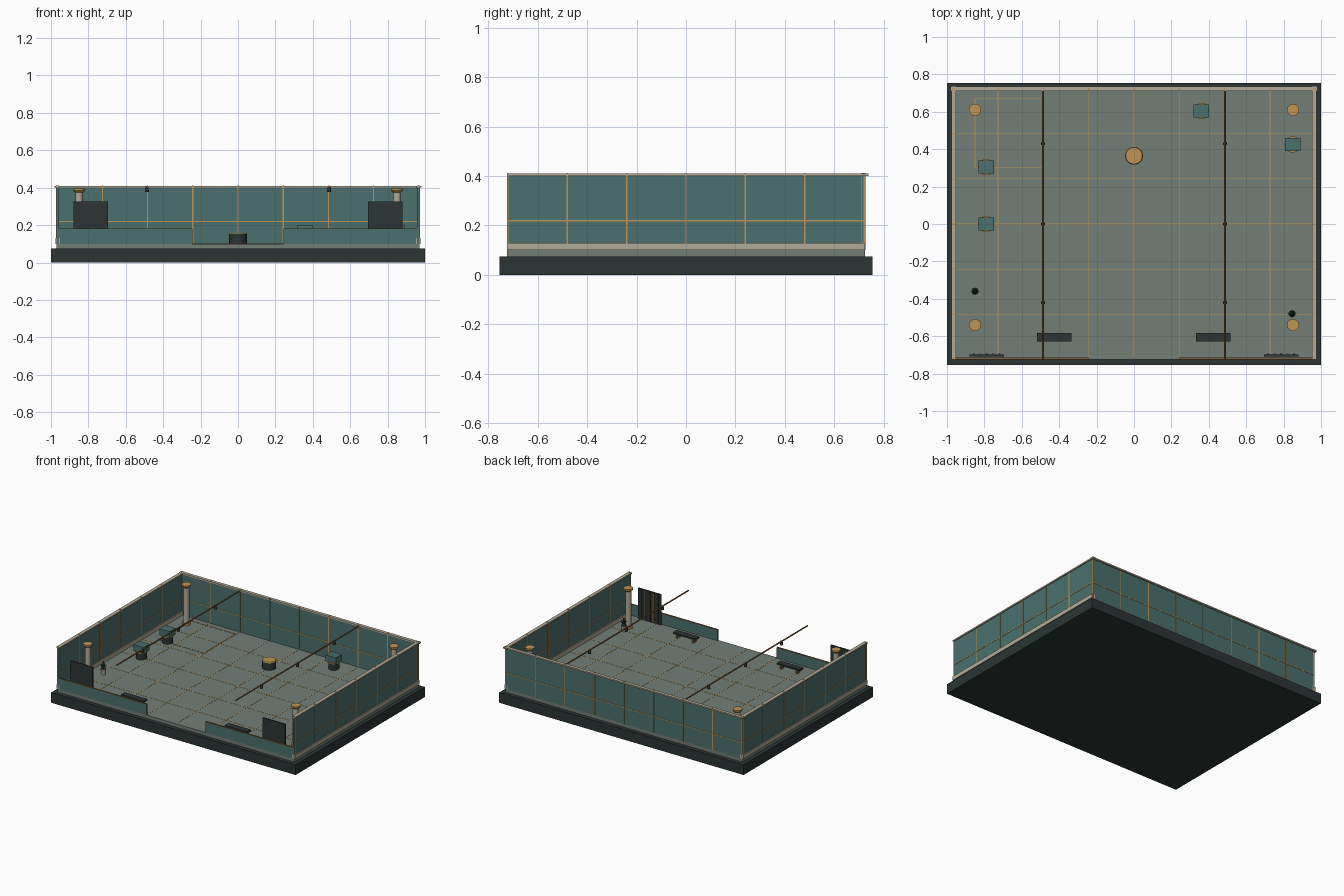
import bpy, math
from mathutils import Vector

cube = bpy.data.objects.get("Cube")
if cube:
    bpy.data.objects.remove(cube, do_unlink=True)


def material(name, r, g, b):
    m = bpy.data.materials.new(name)
    m.use_nodes = True
    m.diffuse_color = (r, g, b, 1)
    m.node_tree.nodes["Principled BSDF"].inputs["Base Color"].default_value = (r, g, b, 1)
    return m


teal = material("teal_panel", .07, .16, .15)
stone = material("grey_stone", .17, .21, .18)
dark = material("charcoal", .025, .035, .034)
gold = material("brass", .52, .30, .09)
beige = material("pale_trim", .45, .41, .32)
bronze = material("bronze_pipe", .22, .115, .04)
leaf = material("dark_leaf", .02, .05, .04)


def box(name, mat, x0, x1, y0, y1, z0, z1):
    bpy.ops.mesh.primitive_cube_add(size=1, location=((x0 + x1) / 2, (y0 + y1) / 2, (z0 + z1) / 2))
    o = bpy.context.object
    o.name = name
    o.scale = (x1 - x0, y1 - y0, z1 - z0)
    o.data.materials.append(mat)
    return o


def block(name, mat, x, y, w, d, z0, z1):
    return box(name, mat, x - w / 2, x + w / 2, y - d / 2, y + d / 2, z0, z1)


def drum(name, mat, x, y, r, z0, z1, top=None, sides=20):
    bpy.ops.mesh.primitive_cone_add(vertices=sides, radius1=r, radius2=r if top is None else top,
                                    depth=z1 - z0, location=(x, y, (z0 + z1) / 2))
    o = bpy.context.object
    o.name = name
    o.data.materials.append(mat)
    bpy.ops.object.shade_smooth_by_angle(angle=math.radians(40))
    return o


W, D, FLOOR, TOP = .97, .725, .1, .4   # room half width, half depth, floor and wall heights
T = .012                               # wall thickness
STEP = W / 4                           # panel module
SEAM = .0035

# Base and floor
box("base", dark, -1, 1, -.755, .755, 0, .075)
box("floor", stone, -W, W, -D, D, .075, FLOOR)

# Floor seams
for i in range(-3, 4):
    block("floor_seam_long", gold, i * STEP, 0, SEAM, 2 * D - .03, FLOOR, FLOOR + .001)
for i in range(-2, 3):
    block("floor_seam_cross", gold, 0, i * STEP, 2 * W - .03, SEAM, FLOOR, FLOOR + .001)

# Inlaid floor frame
for x in (-.85, -.49):
    block("floor_frame_side", gold, x, .485, SEAM, .37, FLOOR, FLOOR + .002)
for y in (.30, .67):
    block("floor_frame_end", gold, -.67, y, .36, SEAM, FLOOR, FLOOR + .002)

# Side walls with skirting, seams and top rail
for s in (-1, 1):
    xc = s * (W - T / 2)
    block("side_wall", teal, xc, 0, T, 2 * D, FLOOR, TOP)
    block("side_skirting", beige, xc, 0, T + .014, 2 * D, FLOOR, .13)
    block("side_top_rail", beige, xc, .007, .026, 2 * D + .014, TOP, TOP + .01)
    block("side_band", gold, xc, 0, T + .004, 2 * D, .217, .222)
    for i in range(-3, 4):
        block("side_seam", gold, xc, i * (D - .003) / 3, T + .004, .006, .13, TOP + .012)

# Back wall
yc = D - T / 2
block("back_wall", teal, 0, yc, 2 * W, T, FLOOR, TOP)
block("back_top_rail", beige, 0, yc + .005, 2 * W + .02, .024, TOP, TOP + .01)
block("back_band", gold, 0, yc, 2 * W, T + .004, .217, .222)
for i in range(-4, 5):
    block("back_seam", gold, i * (W - .003) / 4, yc, .006, T + .004, FLOOR, TOP + .012)

# Low front walls with standing slatted boards behind
for s in (-1, 1):
    xc = s * (W + STEP) / 2
    block("front_low_wall", teal, xc, -D + T / 2, W - STEP, T, FLOOR, .178)
    block("front_low_cap", bronze, xc, -D + T / 2, W - STEP, T, .178, .181)
    block("board", dark, s * .787, -.703, .185, .01, FLOOR, .325)
    for i in range(-2, 3):
        block("board_slat", dark if i % 2 == 0 else bronze, s * .787 + i * .034, -.696, .012, .005, .105, .32)

# Overhead pipes with small spotlights
for x in (-.487, .487):
    bpy.ops.mesh.primitive_cylinder_add(vertices=10, radius=.005, depth=2 * D,
                                        location=(x, 0, .402), rotation=(math.pi / 2, 0, 0))
    bpy.context.object.name = "overhead_pipe"
    bpy.context.object.data.materials.append(bronze)
    for y in (-.42, 0, .43):
        drum("spotlight", dark, x, y, .011, .377, .405, .008, 12)

# Corner columns
for x in (-.85, .85):
    for y in (-.54, .61):
        drum("column_foot", gold, x, y, .028, FLOOR, .115)
        drum("column_shaft", beige, x, y, .02, .115, .378)
        drum("column_capital", gold, x, y, .022, .375, .385, .032)
        drum("column_cap", gold, x, y, .032, .385, .396)

# Seats: drum pedestal, brass rim, square cushion
for x, y in ((-.79, .305), (-.79, 0), (.36, .605), (.848, .425)):
    drum("seat_pedestal", dark, x, y, .037, FLOOR, .15)
    drum("seat_rim", gold, x, y, .043, .148, .155)
    block("seat_cushion", teal, x, y, .084, .07, .155, .2)

# Round centre table
drum("table_drum", dark, 0, .365, .047, FLOOR, .153, sides=24)
drum("table_top", gold, 0, .365, .048, .153, .159, .044, sides=24)

# Low benches
for x in (-.427, .423):
    block("bench_top", dark, x, -.605, .185, .045, .128, .14)
    for dx in (-.065, .065):
        block("bench_leg", bronze, x + dx, -.605, .012, .035, FLOOR, .128)

# Potted plants
for x, y in ((-.85, -.36), (.845, -.48)):
    drum("plant_pot", beige, x, y, .014, FLOOR, .14, .02, 12)
    drum("plant_core", leaf, x, y, .017, .14, .195, .004, 8)
    for k in range(8):
        a = k * math.tau / 8
        out = Vector((math.cos(a), math.sin(a), 1.2)).normalized()
        bpy.ops.mesh.primitive_cone_add(vertices=4, radius1=.006, depth=.034,
                                        location=Vector((x, y, .148)) + out * .02)
        o = bpy.context.object
        o.name = "plant_leaf"
        o.rotation_euler = out.to_track_quat('Z', 'Y').to_euler()
        o.data.materials.append(leaf)
